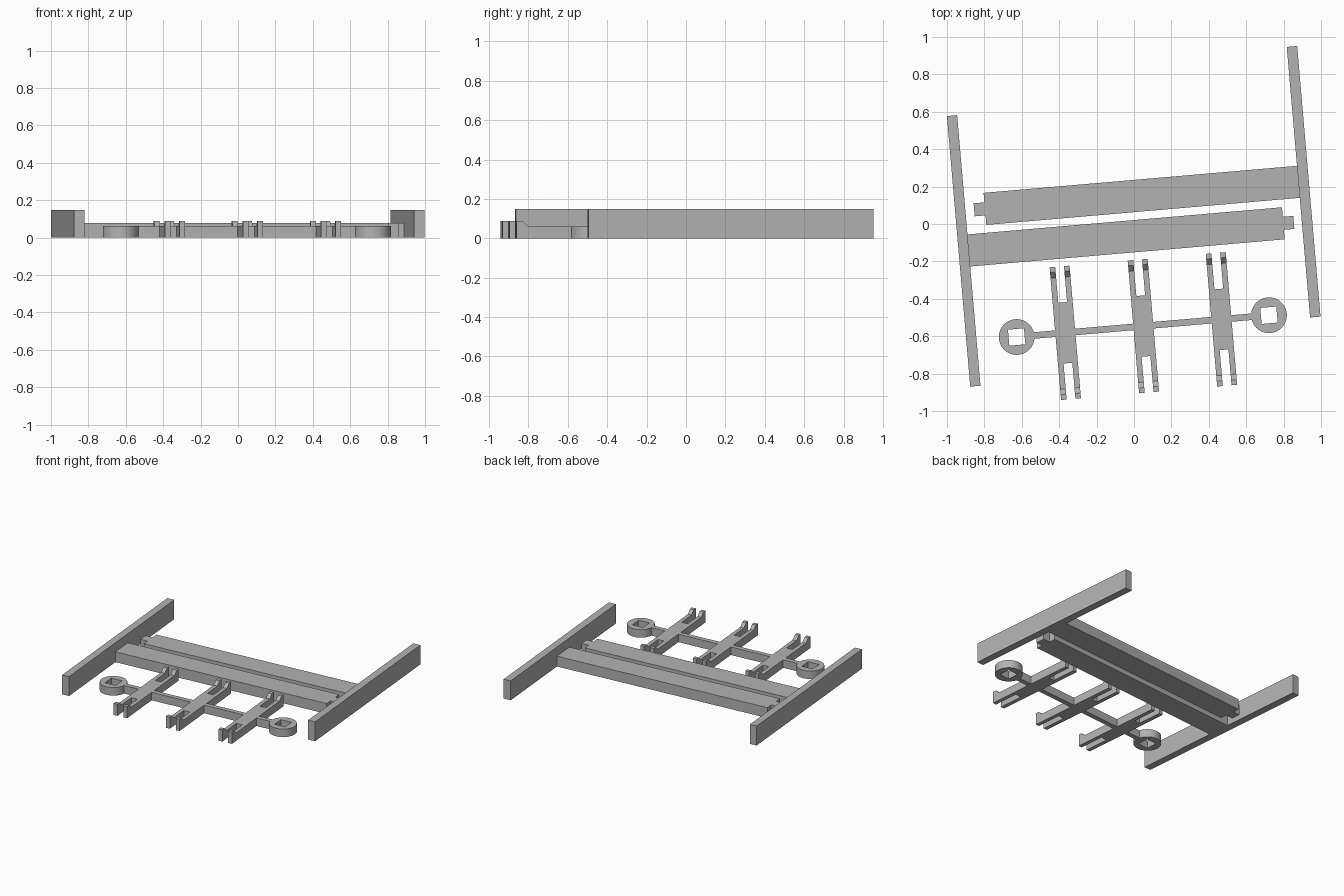
import bpy, bmesh, math
from mathutils import Matrix

if "Cube" in bpy.data.objects:
    bpy.data.objects.remove(bpy.data.objects["Cube"])

TILT = Matrix.Rotation(math.radians(4.93), 4, 'Z')   # whole layout is slightly turned
RAIL_H, BEAM_H, THIN_H, HOOK_H = 0.148, 0.079, 0.061, 0.089
MID = -0.548                                          # centre line of the connector row

grey = bpy.data.materials.new("plain grey")
grey.diffuse_color = (0.45, 0.45, 0.45, 1)
grey.use_nodes = True
grey.node_tree.nodes["Principled BSDF"].inputs["Base Color"].default_value = grey.diffuse_color


def finish(bm, name):
    bmesh.ops.recalc_face_normals(bm, faces=bm.faces)
    bm.transform(TILT)
    mesh = bpy.data.meshes.new(name)
    bm.to_mesh(mesh)
    bm.free()
    mesh.materials.append(grey)
    obj = bpy.data.objects.new(name, mesh)
    bpy.context.collection.objects.link(obj)
    return obj


def prism(bm, points, offset):
    """Extrude a closed outline along an offset vector."""
    face = bm.faces.new([bm.verts.new(p) for p in points])
    new = bmesh.ops.extrude_face_region(bm, geom=[face])["geom"]
    bmesh.ops.translate(bm, vec=offset,
                        verts=[g for g in new if isinstance(g, bmesh.types.BMVert)])


def slab(name, outline, height):
    bm = bmesh.new()
    prism(bm, [(x, y, 0) for x, y in outline], (0, 0, height))
    return finish(bm, name)


def box(name, x0, x1, y0, y1, height):
    return slab(name, [(x0, y0), (x1, y0), (x1, y1), (x0, y1)], height)


# Side rails
box("left_rail", -0.947, -0.892, -0.791, 0.661, RAIL_H)
box("right_rail", 0.895, 0.951, -0.579, 0.873, RAIL_H)


# Cross beams, each fixed to one rail with a narrow tab at its free end
def beam(name, root, shoulder, tip, y0, y1):
    c = (y0 + y1) / 2
    slab(name, [(root, y0), (shoulder, y0), (shoulder, c - 0.035), (tip, c - 0.035),
                (tip, c + 0.035), (shoulder, c + 0.035), (shoulder, y1), (root, y1)], BEAM_H)


beam("back_beam", 0.895, -0.787, -0.845, 0.063, 0.235)
beam("front_beam", -0.892, 0.796, 0.852, -0.151, 0.021)


# Double ended clips: a block with four hooked prongs
def clip(name, cx):
    bm = bmesh.new()
    w, inner, half, tip = 0.0535, 0.0235, 0.163, 0.356
    prism(bm, [(cx - w, MID - half, 0), (cx + w, MID - half, 0),
               (cx + w, MID + half, 0), (cx - w, MID + half, 0)], (0, 0, THIN_H))
    side = [(half, 0), (tip, 0), (tip, HOOK_H), (tip - 0.028, HOOK_H),
            (tip - 0.058, THIN_H), (half, THIN_H)]
    for end in (-1, 1):
        for x in (cx - w, cx + inner):
            prism(bm, [(x, MID + end * d, z) for d, z in side], (w - inner, 0, 0))
    finish(bm, name)


CLIPS = (-0.416, 0.003, 0.422)
for label, cx in zip(("left", "middle", "right"), CLIPS):
    clip(label + "_clip", cx)


# End rings with a square hole
def ring(name, cx, radius=0.0955, hole=0.043, n=64):
    bm = bmesh.new()
    loops = []
    for z in (0, THIN_H):
        outer, inner = [], []
        for i in range(n):
            t = 2 * math.pi * i / n
            c, s = math.cos(t), math.sin(t)
            k = hole / max(abs(c), abs(s))
            outer.append(bm.verts.new((cx + radius * c, MID + radius * s, z)))
            inner.append(bm.verts.new((cx + k * c, MID + k * s, z)))
        loops += [outer, inner]
    for a, b in ((0, 1), (1, 3), (3, 2), (2, 0)):
        for i in range(n):
            j = (i + 1) % n
            bm.faces.new((loops[a][i], loops[a][j], loops[b][j], loops[b][i]))
    obj = finish(bm, name)
    bpy.ops.object.select_all(action='DESELECT')
    obj.select_set(True)
    bpy.context.view_layer.objects.active = obj
    bpy.ops.object.shade_smooth_by_angle(angle=math.radians(30))


ring("left_ring", -0.677)
ring("right_ring", 0.677)

# Connecting bar pieces between rings and clips
stops = [-0.677 + 0.094] + [cx + s * 0.0535 for cx in CLIPS for s in (-1, 1)] + [0.677 - 0.094]
for i in range(0, len(stops), 2):
    box("connecting_bar_%d" % (i // 2 + 1), stops[i], stops[i + 1], MID - 0.0175, MID + 0.0175, THIN_H)
